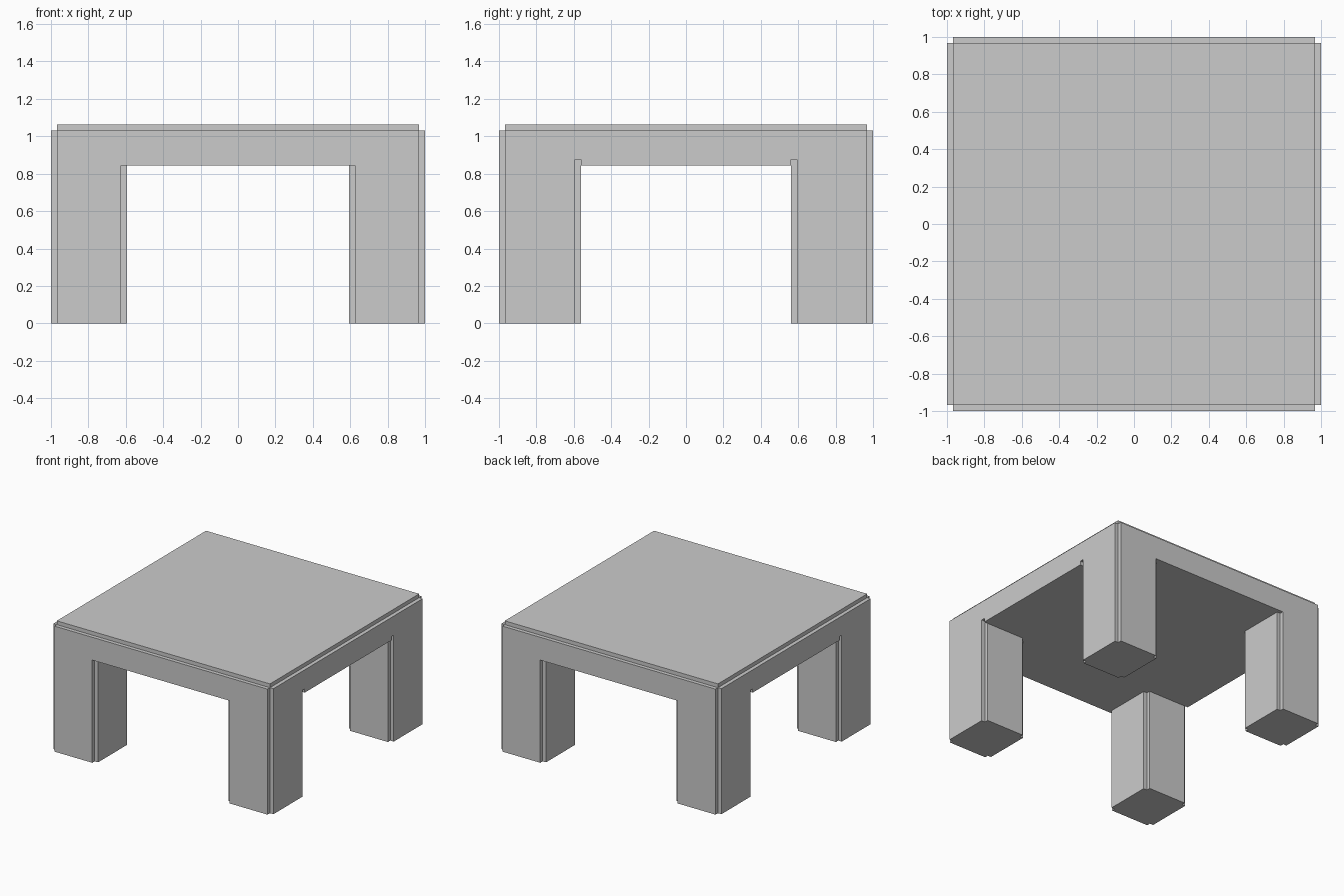
import bpy, bmesh

if "Cube" in bpy.data.objects:
    bpy.data.objects.remove(bpy.data.objects["Cube"])

U = 1 / 32            # size of one notch step
Z_UNDER, Z_SHOULDER, Z_TOP = 27 * U, 33 * U, 34 * U


def add_object(name, bm):
    bmesh.ops.recalc_face_normals(bm, faces=bm.faces)
    mesh = bpy.data.meshes.new(name)
    bm.to_mesh(mesh)
    bm.free()
    ob = bpy.data.objects.new(name, mesh)
    bpy.context.collection.objects.link(ob)
    return ob


def prism(bm, outline, z0, z1):
    face = bm.faces.new([bm.verts.new((x, y, z0)) for x, y in outline])
    top = bmesh.ops.extrude_face_region(bm, geom=[face], use_keep_orig=True)["geom"]
    verts = [v for v in top if isinstance(v, bmesh.types.BMVert)]
    bmesh.ops.translate(bm, verts=verts, vec=(0, 0, z1 - z0))


def rect(x0, x1, y0, y1):
    return [(x0, y0), (x1, y0), (x1, y1), (x0, y1)]


def notched(x0, x1, y0, y1):
    """Rectangle with a small square step cut from each corner."""
    return [(x0 + U, y0), (x1 - U, y0), (x1 - U, y0 + U), (x1, y0 + U),
            (x1, y1 - U), (x1 - U, y1 - U), (x1 - U, y1), (x0 + U, y1),
            (x0 + U, y1 - U), (x0, y1 - U), (x0, y0 + U), (x0 + U, y0 + U)]


# Thick frame with stepped corners
bm = bmesh.new()
prism(bm, notched(-1, 1, -1, 1), Z_UNDER, Z_SHOULDER)
frame = add_object("table_frame", bm)

# Small nicks where the leg grooves run up into the side aprons
bm = bmesh.new()
for sx in (-1, 1):
    for sy in (-1, 1):
        xs = sorted((sx * 31 * U, sx * 1.05))
        ys = sorted((sy * 18 * U, sy * 19 * U))
        prism(bm, rect(*xs, *ys), Z_UNDER - 0.05, 28 * U)
cutter = add_object("apron_nick_cutter", bm)
cutter.hide_render = True
cutter.hide_viewport = True
cut = frame.modifiers.new("apron_nicks", "BOOLEAN")
cut.operation = "DIFFERENCE"
cut.solver = "EXACT"
cut.object = cutter

# Raised top panel
bm = bmesh.new()
prism(bm, rect(-31 * U, 31 * U, -31 * U, 31 * U), Z_SHOULDER, Z_TOP)
add_object("top_panel", bm)

# Four legs with grooved corners
for side, sx in (("left", -1), ("right", 1)):
    for end, sy in (("front", -1), ("back", 1)):
        xs = sorted((sx * 19 * U, sx))
        ys = sorted((sy * 18 * U, sy))
        bm = bmesh.new()
        prism(bm, notched(*xs, *ys), 0, Z_UNDER)
        add_object(f"{end}_{side}_leg", bm)
